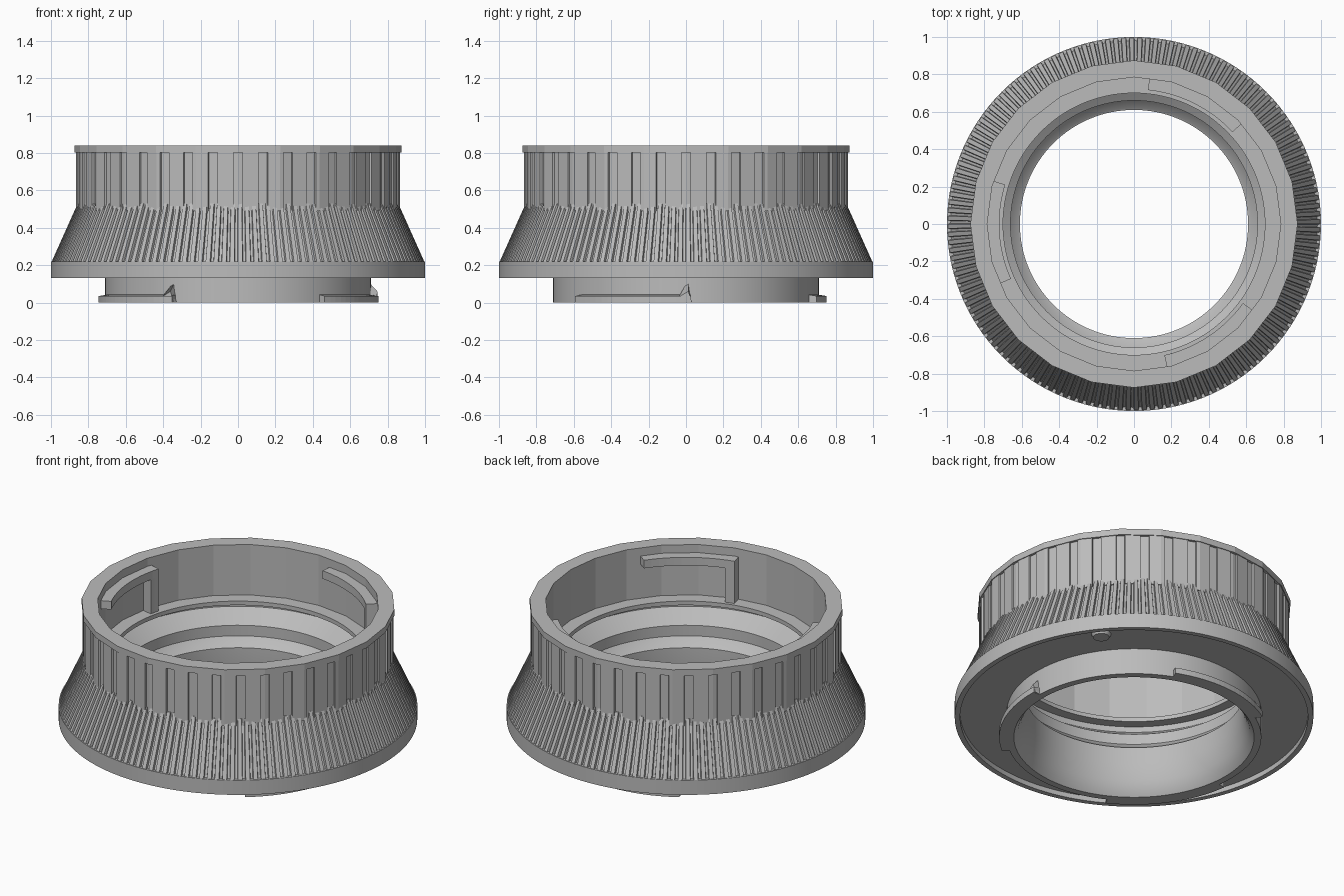
import bpy, bmesh, math
from math import cos, sin, pi, radians

if "Cube" in bpy.data.objects:
    bpy.data.objects.remove(bpy.data.objects["Cube"], do_unlink=True)

grey = bpy.data.materials.new("satin_grey")
grey.use_nodes = True
COLOUR = (0.5, 0.5, 0.5, 1)
grey.diffuse_color = COLOUR
grey.node_tree.nodes["Principled BSDF"].inputs["Base Color"].default_value = COLOUR

SIDES = 24          # facets of the upper wall
STEP = 2 * pi / SIDES


def finish(bm, name, smooth=False):
    bmesh.ops.recalc_face_normals(bm, faces=bm.faces)
    mesh = bpy.data.meshes.new(name)
    bm.to_mesh(mesh)
    bm.free()
    mesh.materials.append(grey)
    ob = bpy.data.objects.new(name, mesh)
    bpy.context.collection.objects.link(ob)
    if smooth:
        bpy.ops.object.select_all(action='DESELECT')
        ob.select_set(True)
        bpy.context.view_layer.objects.active = ob
        bpy.ops.object.shade_smooth_by_angle(angle=radians(25))
    return ob


def sweep(name, angles, loops, smooth=False, full=True):
    """Sweep a closed section of (radius or radius function, z) about the z axis."""
    bm = bmesh.new()
    rows = []
    for i, a in enumerate(angles):
        row = []
        for r, z in loops:
            rad = r(i, a) if callable(r) else r
            row.append(bm.verts.new((rad * cos(a), rad * sin(a), z)))
        rows.append(row)
    n, m = len(rows), len(loops)
    for i in range(n if full else n - 1):
        p, q = rows[i], rows[(i + 1) % n]
        for j in range(m):
            k = (j + 1) % m
            bm.faces.new((p[j], q[j], q[k], p[k]))
    if not full:
        bm.faces.new(rows[0])
        bm.faces.new(rows[-1])
    return finish(bm, name, smooth)


def around(n):
    return [2 * pi * i / n for i in range(n)]


def arc(start, end, n=12):
    return [radians(start + (end - start) * i / n) for i in range(n + 1)]


def facet(radius):
    """Radius at an angle on a regular polygon."""
    return lambda i, a: radius * cos(STEP / 2) / cos(a % STEP - STEP / 2)


# Core: mount ring, flange, hidden cone and stepped bore
core = [(0.71, 0), (0.71, 0.16), (0.97, 0.16), (0.97, 0.13), (1.0, 0.13),
        (1.0, 0.22), (0.98, 0.22), (0.84, 0.53), (0.70, 0.53), (0.70, 0.505),
        (0.76, 0.505), (0.76, 0.47), (0.69, 0.42), (0.66, 0.40), (0.66, 0.335),
        (0.62, 0.29), (0.61, 0.285), (0.61, 0.19), (0.615, 0.14), (0.628, 0.08),
        (0.647, 0.03), (0.67, 0)]
sweep("flange_and_bore", around(120), core, smooth=True)

# Fine ribs on the cone
RIBS = 144
rib_angles = []
for a in around(RIBS):
    pitch = 2 * pi / RIBS
    rib_angles += [a, a + pitch * 0.55, a + pitch * 0.62, a + pitch * 0.93]


def ribbed(radius):
    return lambda i, a: radius - (0.016 if i % 4 > 1 else 0)


sweep("grip_cone", rib_angles,
      [(ribbed(0.998), 0.215), (ribbed(0.857), 0.53), (0.82, 0.53), (0.9, 0.215)])

# Faceted upper wall with narrow vertical grooves
GROOVES, HALF = 40, 0.029
marks = [(a, 0) for a in around(SIDES)]
for a in around(GROOVES):
    marks += [(a - HALF, 0), (a - HALF + 0.002, 1), (a + HALF - 0.002, 1), (a + HALF, 0)]
marks = sorted({round(a % (2 * pi), 5) for a, _ in marks})
wall_radius = facet(0.87)


def grooved(i, a):
    spacing = 2 * pi / GROOVES
    offset = abs((a + spacing / 2) % spacing - spacing / 2)
    return wall_radius(i, a) - (0.01 if offset < HALF - 0.001 else 0)


sweep("grooved_wall", marks,
      [(grooved, 0.49), (grooved, 0.802), (facet(0.785), 0.802), (facet(0.785), 0.49)])

# Plain lip on top
sweep("top_lip", around(SIDES),
      [(0.875, 0.802), (0.875, 0.84), (0.785, 0.84), (0.785, 0.802)])

# Three inner hooks, three outer bayonet tabs with wedge stops
for k in range(3):
    turn = 120 * k
    sweep(f"inner_hook_bar_{k + 1}", arc(43 + turn, 84 + turn),
          [(0.72, 0.74), (0.79, 0.74), (0.79, 0.79), (0.72, 0.79)], full=False)
    sweep(f"inner_hook_leg_{k + 1}", arc(43 + turn, 47.5 + turn, 2),
          [(0.72, 0.525), (0.79, 0.525), (0.79, 0.75), (0.72, 0.75)], full=False)
    sweep(f"bayonet_tab_{k + 1}", arc(turn - 52, turn + 2, 18),
          [(0.69, 0), (0.752, 0), (0.752, 0.035), (0.69, 0.045)], full=False)
    bm = bmesh.new()
    ends = []
    for r in (0.69, 0.745):
        ends.append([bm.verts.new((r * cos(radians(d + turn)), r * sin(radians(d + turn)), z))
                     for d, z in ((-3, 0.03), (2.5, 0.0), (1, 0.12 if r < 0.7 else 0.06))])
    for face in ends:
        bm.faces.new(face)
    for j in range(3):
        m = (j + 1) % 3
        bm.faces.new((ends[0][j], ends[0][m], ends[1][m], ends[1][j]))
    finish(bm, f"tab_stop_{k + 1}")

# Small locating pin under the flange
bm = bmesh.new()
bmesh.ops.create_cone(bm, cap_ends=True, segments=24, radius1=0.045, radius2=0.06, depth=0.03)
bmesh.ops.translate(bm, verts=bm.verts, vec=(0.70, 0.55, 0.155))
finish(bm, "locating_pin", smooth=True)
